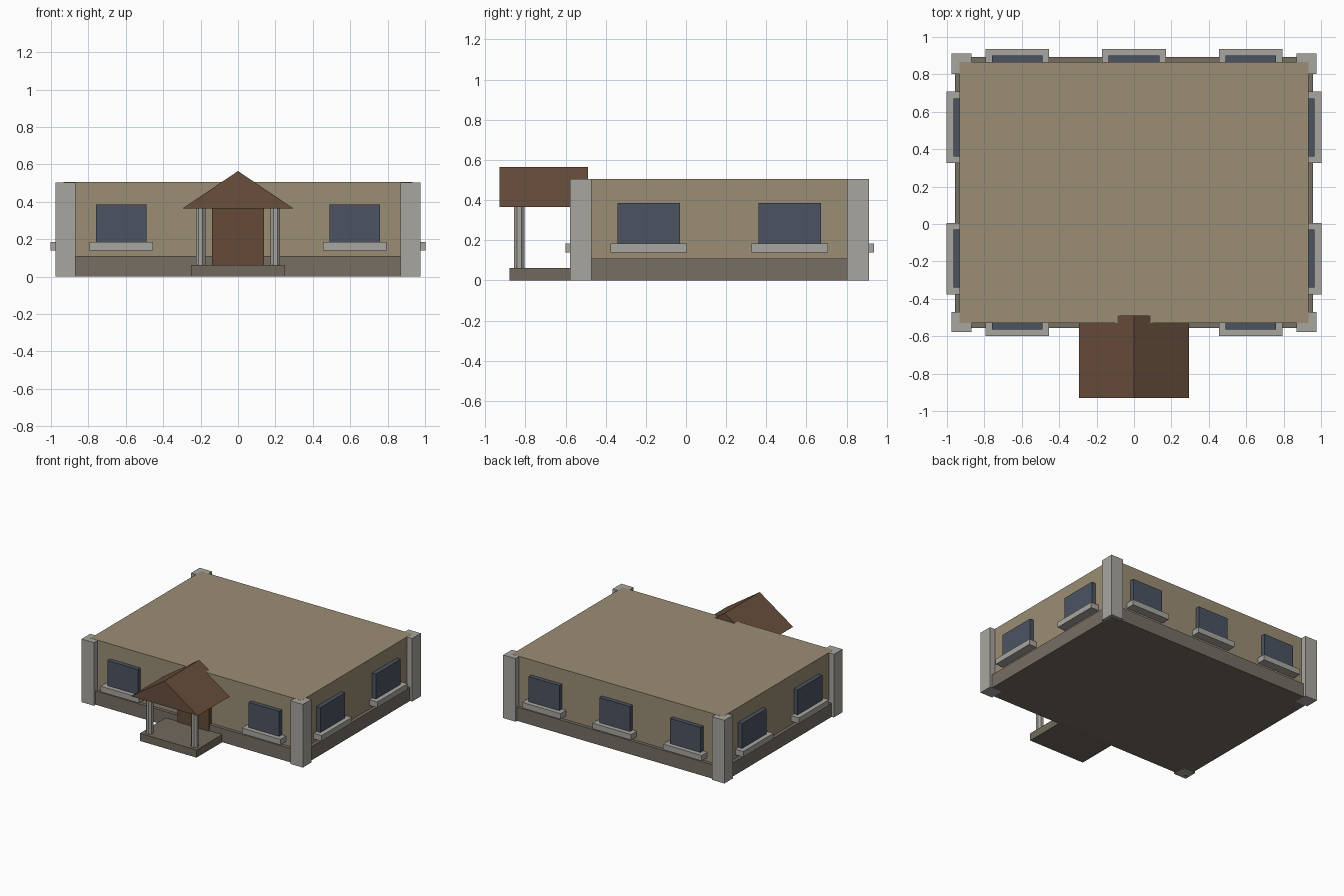
import bpy, bmesh, math
from mathutils import Matrix

if "Cube" in bpy.data.objects:
    bpy.data.objects.remove(bpy.data.objects["Cube"], do_unlink=True)


def material(name, *rgb):
    # 8-bit display colour to linear
    lin = [((c / 255 + 0.055) / 1.055) ** 2.4 for c in rgb] + [1]
    m = bpy.data.materials.new(name)
    m.use_nodes = True
    m.diffuse_color = lin
    m.node_tree.nodes["Principled BSDF"].inputs["Base Color"].default_value = lin
    return m


WALL = material("tan wall", 154, 141, 117)
BASE = material("brown grey base", 118, 110, 100)
STEP = material("porch stone", 113, 105, 92)
STONE = material("light grey stone", 168, 166, 159)
GLASS = material("blue grey glass", 75, 84, 98)
ROOF = material("brown roof", 104, 78, 61)
DOOR = material("brown door", 101, 74, 55)


def finish(name, bm, mat):
    bmesh.ops.recalc_face_normals(bm, faces=bm.faces)
    mesh = bpy.data.meshes.new(name)
    bm.to_mesh(mesh)
    bm.free()
    mesh.materials.append(mat)
    ob = bpy.data.objects.new(name, mesh)
    bpy.context.collection.objects.link(ob)
    return ob


def box(name, mat, x, y, z):
    """Box from (min, max) ranges on each axis."""
    bm = bmesh.new()
    bmesh.ops.create_cube(bm, size=1)
    for v in bm.verts:
        v.co = [(r[0] + r[1]) / 2 + c * (r[1] - r[0]) for r, c in zip((x, y, z), v.co)]
    return finish(name, bm, mat)


def window(side, index, along, centre, half, sill_half, face, out):
    """Glass block and sill on a wall; along is the axis the wall runs on."""
    def part(name, mat, h, depth, z):
        run = (centre - h, centre + h)
        thick = sorted((face - out * 0.02, face + out * depth))
        x, y = (run, thick) if along == "x" else (thick, run)
        box(f"{side}_{name}_{index}", mat, x, y, z)
    part("window", GLASS, half, 0.034, (0.17, 0.385))
    part("sill", STONE, sill_half, 0.07, (0.14, 0.185))


# Main building
box("building_walls", WALL, (-0.932, 0.932), (-0.53, 0.866), (0.02, 0.505))
box("base_course", BASE, (-0.958, 0.958), (-0.556, 0.892), (0, 0.11))

# Corner pillars
for sx, side in ((-1, "right"), (1, "left")):
    x = sorted((sx * 0.868, sx * 0.977))
    box(f"front_{side}_pillar", STONE, x, (-0.578, -0.47), (0, 0.504))
    box(f"back_{side}_pillar", STONE, x, (0.802, 0.911), (0, 0.504))

# Windows with sills
for i, c in enumerate((-0.624, 0.624)):
    window("front", i, "x", c, 0.135, 0.17, -0.53, -1)
for i, c in enumerate((-0.624, 0, 0.624)):
    window("back", i, "x", c, 0.135, 0.17, 0.866, 1)
for i, c in enumerate((-0.185, 0.517)):
    window("left", i, "y", c, 0.155, 0.191, 0.932, 1)
    window("right", i, "y", c, 0.155, 0.191, -0.932, -1)

# Porch step and door
box("porch_step", STEP, (-0.25, 0.25), (-0.88, -0.53), (0, 0.061))
box("front_door", DOOR, (-0.138, 0.138), (-0.565, -0.51), (0.06, 0.38))

# Porch columns, eight-sided
for sx, side in ((-1, "right"), (1, "left")):
    bm = bmesh.new()
    bmesh.ops.create_cone(bm, cap_ends=True, segments=8, radius1=0.028,
                          radius2=0.028, depth=0.32)
    bmesh.ops.rotate(bm, verts=bm.verts, matrix=Matrix.Rotation(math.pi / 8, 3, "Z"))
    bmesh.ops.translate(bm, verts=bm.verts, vec=(sx * 0.2, -0.83, 0.215))
    finish(f"{side}_porch_column", bm, STONE)

# Solid gabled porch roof
bm = bmesh.new()
gable = bm.faces.new([bm.verts.new((x, -0.93, z))
                      for x, z in ((-0.295, 0.365), (0.295, 0.365), (0, 0.564))])
extruded = bmesh.ops.extrude_face_region(bm, geom=[gable], use_keep_orig=True)
bmesh.ops.translate(bm, vec=(0, 0.442, 0),
                    verts=[g for g in extruded["geom"] if isinstance(g, bmesh.types.BMVert)])
finish("porch_roof", bm, ROOF)
